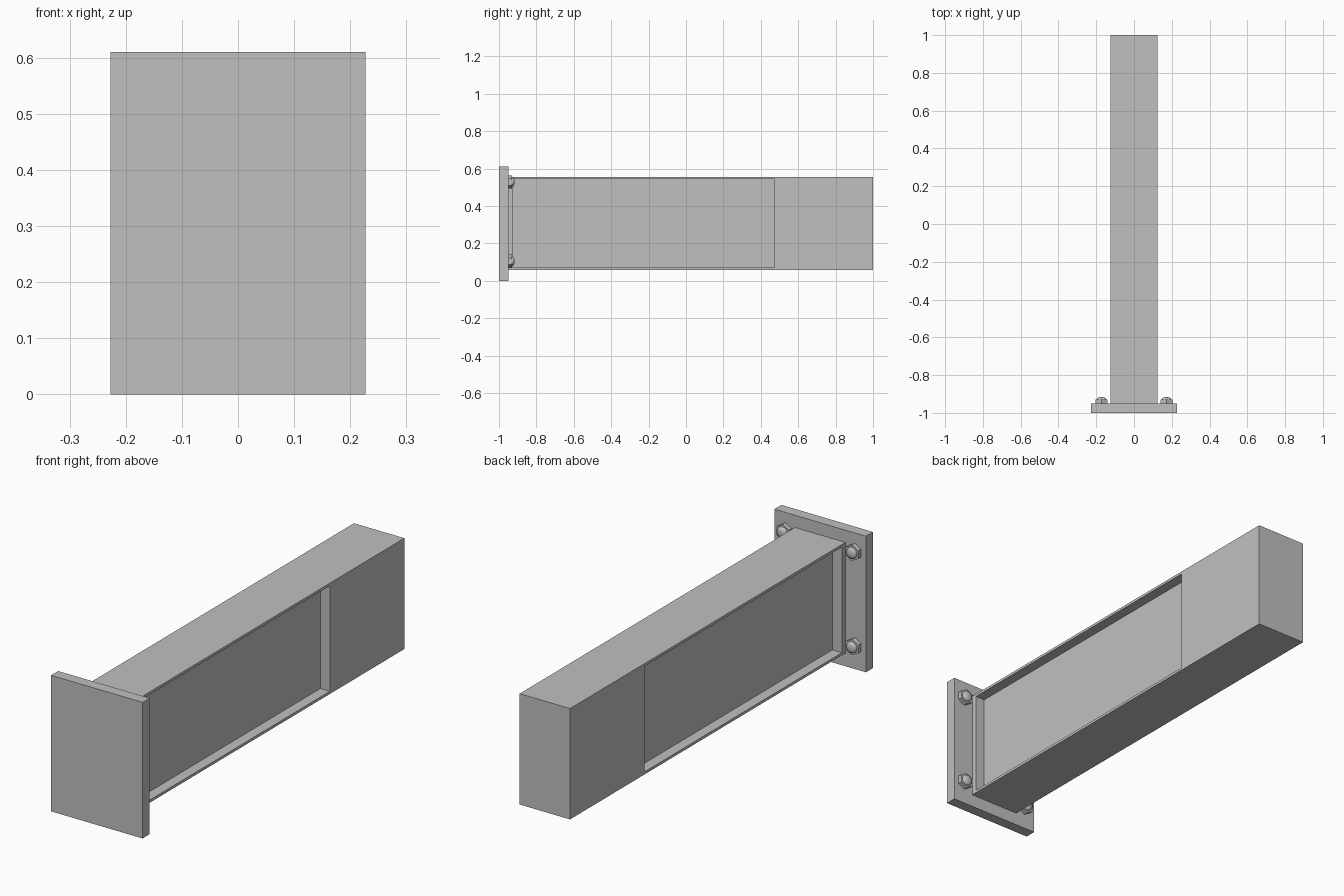
import bpy, bmesh
from math import pi, cos, sin
from mathutils import Matrix, Vector

if "Cube" in bpy.data.objects:
    bpy.data.objects.remove(bpy.data.objects["Cube"])

steel = bpy.data.materials.new("plain_grey_steel")
steel.use_nodes = True
grey = (0.53, 0.53, 0.53, 1)
steel.diffuse_color = grey
steel.node_tree.nodes["Principled BSDF"].inputs["Base Color"].default_value = grey


def finish(name, bm):
    bmesh.ops.recalc_face_normals(bm, faces=bm.faces)
    mesh = bpy.data.meshes.new(name)
    bm.to_mesh(mesh)
    bm.free()
    mesh.materials.append(steel)
    obj = bpy.data.objects.new(name, mesh)
    bpy.context.collection.objects.link(obj)
    return obj


def box(lo, hi):
    lo, hi = Vector(lo), Vector(hi)
    bm = bmesh.new()
    bmesh.ops.create_cube(bm, size=1)
    bmesh.ops.scale(bm, vec=hi - lo, verts=bm.verts)
    bmesh.ops.translate(bm, vec=(lo + hi) / 2, verts=bm.verts)
    return bm


def ring(bm, sides, radius, height):
    return [bm.verts.new((radius * cos(a), radius * sin(a), height))
            for a in (2 * pi * i / sides for i in range(sides))]


def turned(bm, sides, profile):
    # Closed solid from stacked rings of (radius, height)
    rings = [ring(bm, sides, r, h) for r, h in profile]
    for low, high in zip(rings, rings[1:]):
        for i in range(sides):
            j = (i + 1) % sides
            bm.faces.new((low[i], low[j], high[j], high[i]))
    bm.faces.new(rings[0][::-1])
    bm.faces.new(rings[-1])


# End plate
finish("end_plate", box((-0.227, -1, 0), (0.227, -0.95, 0.61)))

# Beam with a shallow rectangular pocket in each side
bm = box((-0.125, -0.95, 0.058), (0.125, 1, 0.555))
sides = [f for f in bm.faces if abs(f.normal.x) > 0.9]
bmesh.ops.inset_individual(bm, faces=sides, thickness=0.012)
for face in sides:
    for v in face.verts:
        v.co.y = -0.925 if v.co.y < 0 else 0.472
        v.co.z = 0.07 if v.co.z < 0.3 else 0.543
    inward = -0.047 if face.calc_center_median().x > 0 else 0.047
    floor = bmesh.ops.extrude_discrete_faces(bm, faces=[face])["faces"][0]
    bmesh.ops.translate(bm, vec=(inward, 0, 0), verts=floor.verts)
finish("beam", bm)

# Hexagonal nuts with domed bolt ends at the plate corners
for side, x in (("right", -0.172), ("left", 0.172)):
    for level, z in (("lower", 0.105), ("upper", 0.528)):
        place = Matrix.Translation((x, -0.95, z)) @ Matrix.Rotation(-pi / 2, 4, "X")
        bm = bmesh.new()
        turned(bm, 6, [(0.036, 0), (0.036, 0.02)])
        bmesh.ops.rotate(bm, matrix=Matrix.Rotation(pi / 6, 3, "Z"), verts=bm.verts)
        finish(f"{level}_{side}_nut", bm).matrix_world = place

        bm = bmesh.new()
        turned(bm, 24, [(0.025, 0.015), (0.025, 0.022), (0.022, 0.028),
                        (0.016, 0.031), (0.006, 0.033)])
        bolt = finish(f"{level}_{side}_bolt_end", bm)
        bolt.matrix_world = place
        for p in bolt.data.polygons:
            p.use_smooth = True
